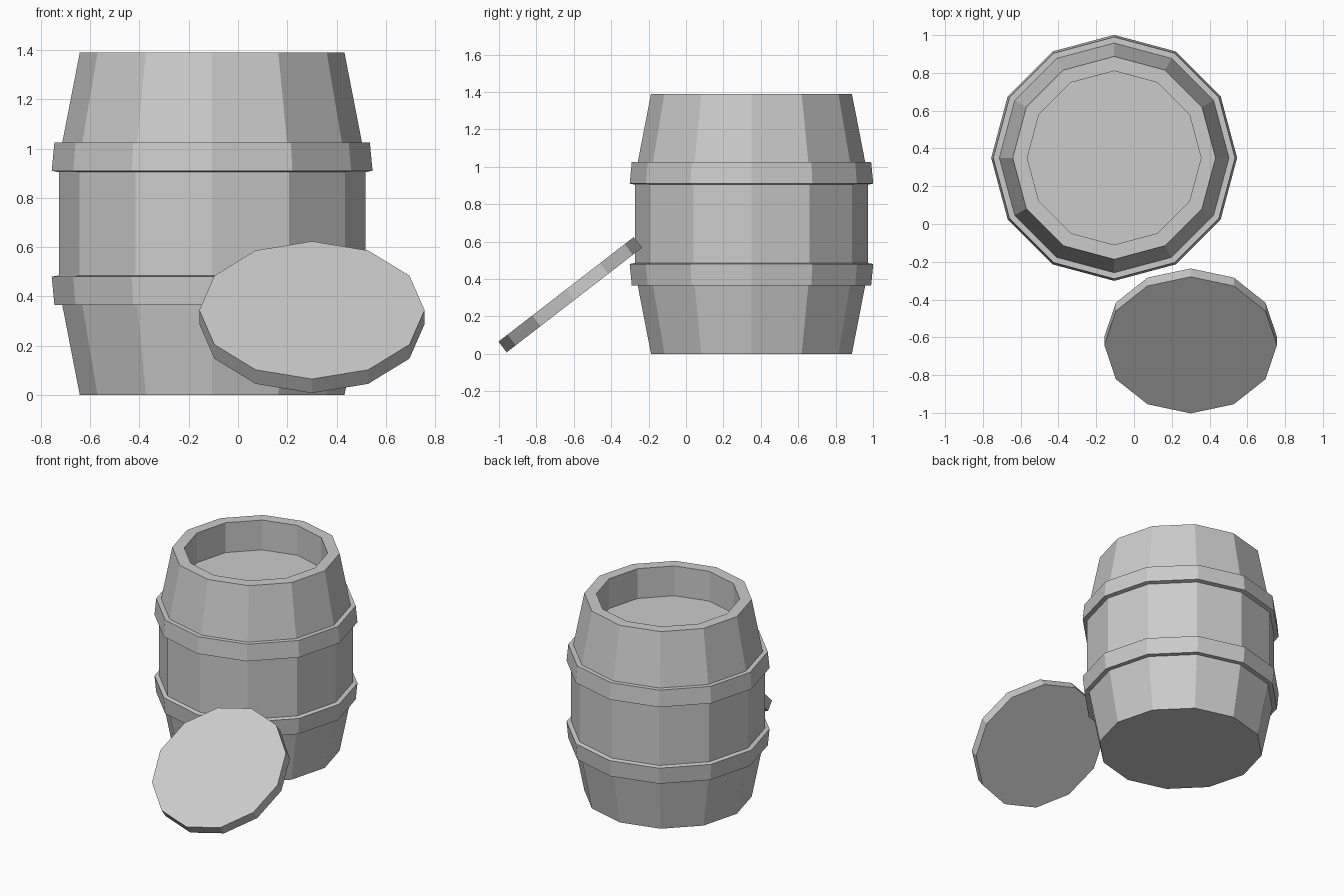
import bpy, bmesh, math
from mathutils import Matrix

if "Cube" in bpy.data.objects:
    bpy.data.objects.remove(bpy.data.objects["Cube"])

SIDES = 12
BARREL = Matrix.Translation((-0.105, 0.35, 0))
HEIGHT = 1.39


def lathe(name, profile, matrix, ring=False):
    """Revolve (radius, z) points; ring closes the section, otherwise ends are capped."""
    bm = bmesh.new()
    loops = []
    for r, z in profile:
        loops.append([bm.verts.new((r * math.cos(2 * math.pi * i / SIDES),
                                    r * math.sin(2 * math.pi * i / SIDES), z))
                      for i in range(SIDES)])
    pairs = list(zip(loops, loops[1:]))
    if ring:
        pairs.append((loops[-1], loops[0]))
    for a, b in pairs:
        for i in range(SIDES):
            j = (i + 1) % SIDES
            bm.faces.new((a[i], a[j], b[j], b[i]))
    if not ring:
        bm.faces.new(loops[0][::-1])
        bm.faces.new(loops[-1])
    bmesh.ops.recalc_face_normals(bm, faces=bm.faces)
    mesh = bpy.data.meshes.new(name)
    bm.to_mesh(mesh)
    bm.free()
    obj = bpy.data.objects.new(name, mesh)
    obj.matrix_world = matrix
    bpy.context.collection.objects.link(obj)
    return obj


# Barrel body with thick rim and recessed top
lathe("barrel_body", [(0.537, 0), (0.608, 0.365), (0.622, 0.485),
                      (0.622, HEIGHT - 0.485), (0.608, HEIGHT - 0.365),
                      (0.537, HEIGHT), (0.46, HEIGHT), (0.46, HEIGHT - 0.21)], BARREL)

# Two hoops, mirrored about the middle of the barrel
hoop = [(0.60, 0.365), (0.64, 0.365), (0.651, 0.48), (0.615, 0.487)]
lathe("lower_hoop", hoop, BARREL, ring=True)
lathe("upper_hoop", [(r, HEIGHT - z) for r, z in hoop], BARREL, ring=True)

# Round lid leaning against the barrel
lean = Matrix.Translation((0.30, -0.619, 0.316)) @ Matrix.Rotation(math.radians(37.7), 4, 'X')
lathe("lid", [(0.457, -0.036), (0.457, 0.036)], lean)
